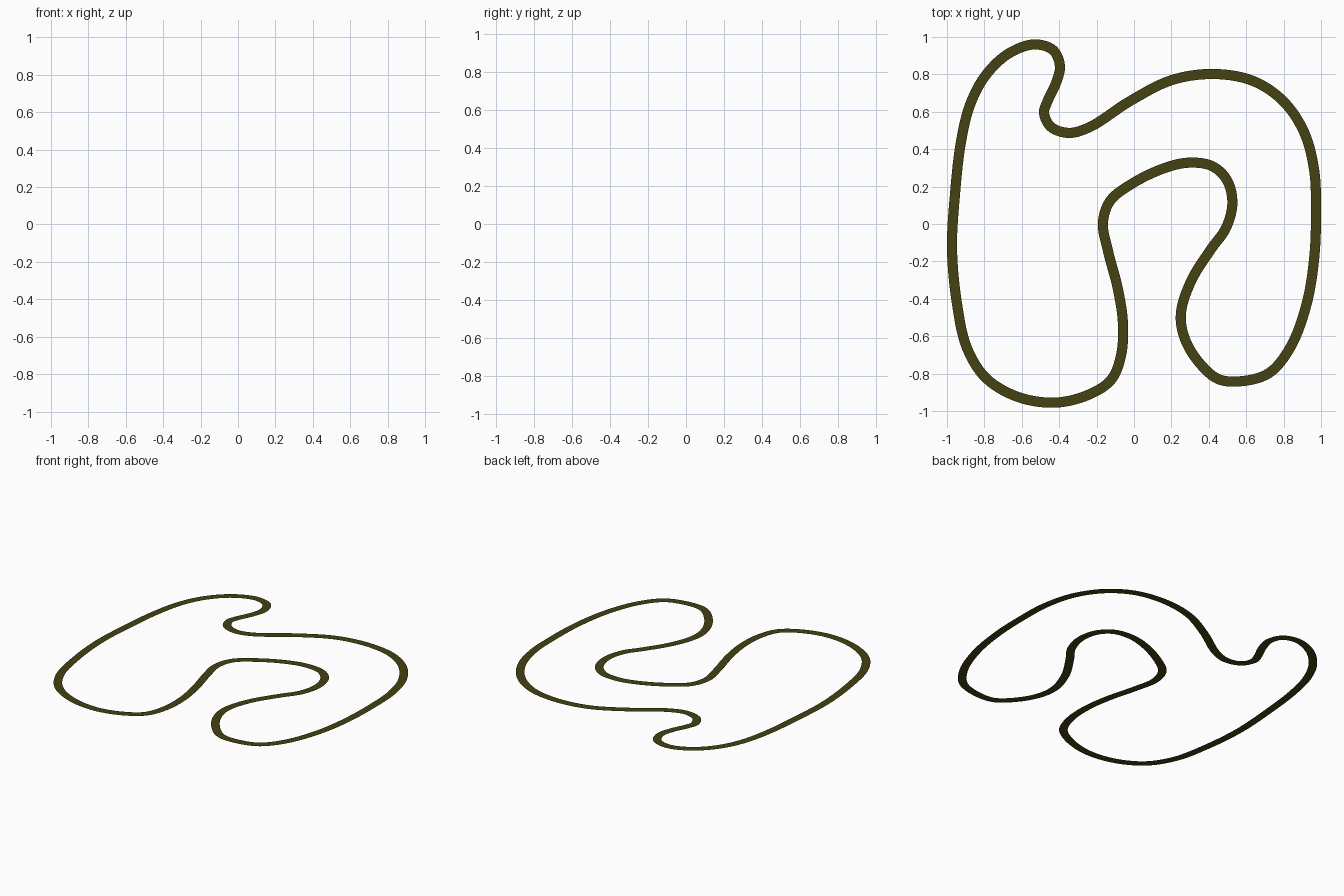
import bpy, bmesh
from mathutils import Vector

if "Cube" in bpy.data.objects:
    bpy.data.objects.remove(bpy.data.objects["Cube"])

HALF = 0.027   # half of the road width
STEPS = 7      # road pieces between two path points

# centre line of the circuit, clockwise from the left side
PATH = [
    (-.973, -.13), (-.957, .16), (-.925, .44), (-.877, .636), (-.797, .79),
    (-.674, .909), (-.535, .960), (-.433, .93), (-.396, .845), (-.417, .754),
    (-.463, .655), (-.481, .594), (-.444, .519), (-.348, .487), (-.235, .519),
    (-.02, .658), (.203, .77), (.428, .802), (.636, .765), (.797, .658),
    (.909, .492), (.963, .289), (.973, .08), (.963, -.187), (.92, -.439),
    (.834, -.663), (.722, -.797), (.578, -.84), (.45, -.829), (.337, -.727),
    (.267, -.6), (.251, -.476), (.305, -.305), (.412, -.134), (.492, -.021),
    (.526, .112), (.497, .235), (.417, .31), (.294, .328), (.166, .3),
    (-.005, .219), (-.128, .123), (-.166, .005), (-.139, -.144), (-.086, -.348),
    (-.059, -.535), (-.07, -.706), (-.123, -.834), (-.246, -.914), (-.422, -.955),
    (-.62, -.925), (-.791, -.824), (-.893, -.663), (-.947, -.422),
]


def smooth_loop(points, steps):
    """Closed centripetal spline through the points."""
    p = [Vector(q) for q in points]
    n, out = len(p), []
    for i in range(n):
        a, b, c, d = (p[(i + k) % n] for k in (-1, 0, 1, 2))
        t1 = (b - a).length ** .5
        t2 = t1 + (c - b).length ** .5
        t3 = t2 + (d - c).length ** .5
        for s in range(steps):
            t = t1 + (t2 - t1) * s / steps
            ab = a.lerp(b, t / t1)
            bc = b.lerp(c, (t - t1) / (t2 - t1))
            cd = c.lerp(d, (t - t2) / (t3 - t2))
            out.append(ab.lerp(bc, t / t2).lerp(bc.lerp(cd, (t - t1) / (t3 - t1)),
                                                (t - t1) / (t2 - t1)))
    return out


# flat road ribbon
line = smooth_loop(PATH, STEPS)
n = len(line)
bm = bmesh.new()
pairs = []
for i, p in enumerate(line):
    d = (line[(i + 1) % n] - line[i - 1]).normalized()
    side = Vector((-d.y, d.x)) * HALF
    pairs.append([bm.verts.new((q.x, q.y, 0)) for q in (p + side, p - side)])
for i in range(n):
    (l0, r0), (l1, r1) = pairs[i], pairs[(i + 1) % n]
    bm.faces.new((l0, r0, r1, l1))   # faces up

mesh = bpy.data.meshes.new("track_ribbon")
bm.to_mesh(mesh)
bm.free()
olive = bpy.data.materials.new("dark olive")
olive.diffuse_color = (0.058, 0.054, 0.006, 1)
olive.use_nodes = True
olive.node_tree.nodes["Principled BSDF"].inputs["Base Color"].default_value = olive.diffuse_color
mesh.materials.append(olive)
track = bpy.data.objects.new("track_ribbon", mesh)
bpy.context.collection.objects.link(track)
